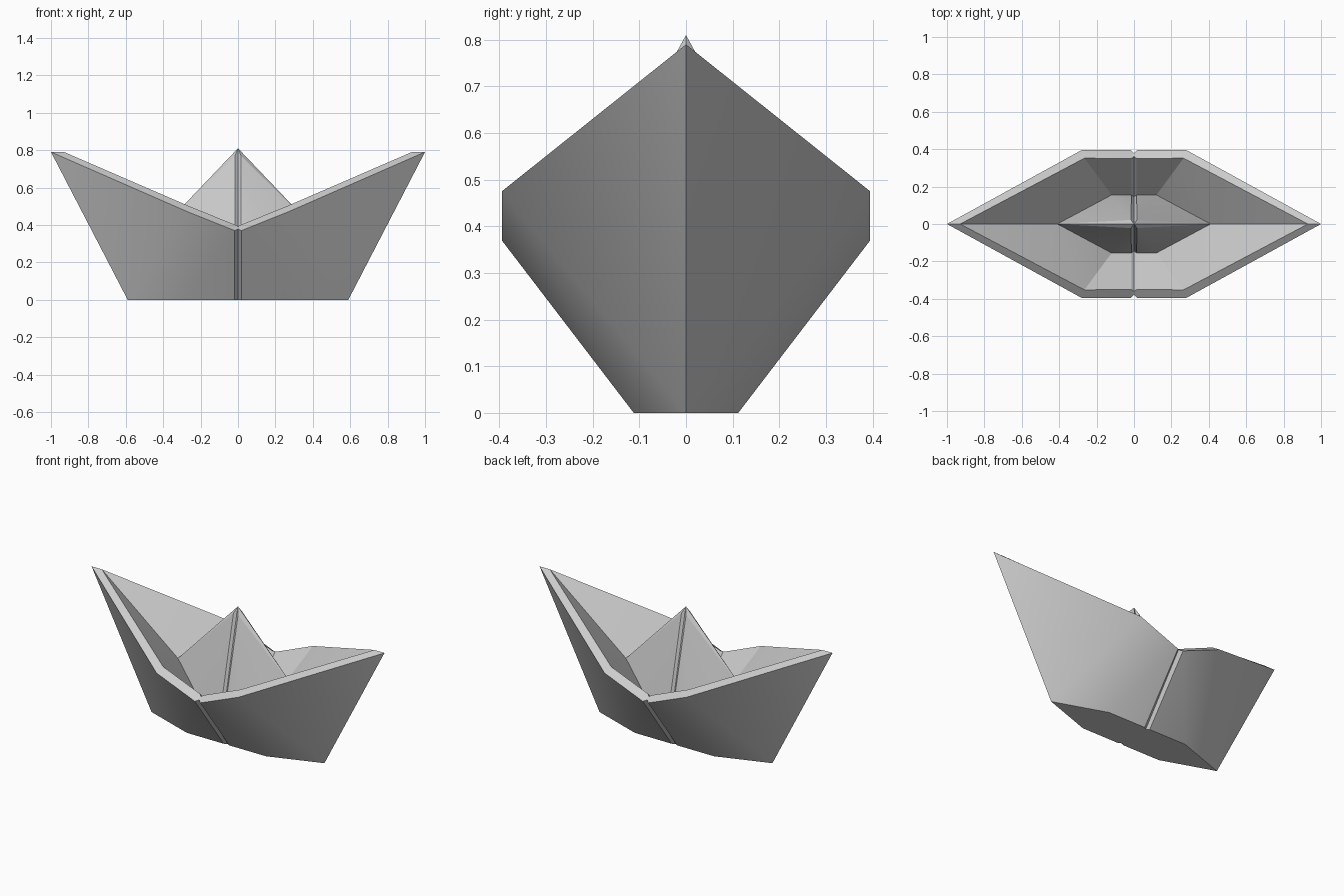
import bpy, bmesh, math

if "Cube" in bpy.data.objects:
    bpy.data.objects.remove(bpy.data.objects["Cube"])


def quarter_part(name, points, faces):
    """Build one quarter from named points, mirror it in x and y, weld and shade."""
    bm = bmesh.new()
    for sx in (1, -1):
        for sy in (1, -1):
            verts = {k: bm.verts.new((sx * x, sy * y, z)) for k, (x, y, z) in points.items()}
            for f in faces:
                bm.faces.new([verts[k] for k in f.split()])
    bmesh.ops.remove_doubles(bm, verts=bm.verts[:], dist=0.0005)
    bmesh.ops.recalc_face_normals(bm, faces=bm.faces[:])
    mesh = bpy.data.meshes.new(name)
    bm.to_mesh(mesh)
    bm.free()
    ob = bpy.data.objects.new(name, mesh)
    bpy.context.collection.objects.link(ob)
    bpy.ops.object.select_all(action='DESELECT')
    ob.select_set(True)
    bpy.context.view_layer.objects.active = ob
    bpy.ops.object.shade_smooth_by_angle(angle=math.radians(25))
    return ob


# Where the sail meets the inside of the hull
seat = {
    "end": (0.41, 0, 0.38), "side": (0.12, 0.155, 0.2),
    "crease": (0.014, 0.155, 0.2), "groove": (0, 0.145, 0.18),
    "mid": (0, 0, 0.3),
}
seat_faces = ["mid end side", "mid side crease", "mid crease groove"]

# Hull: folded outer walls, flat bottom, thick rim and inner walls
hull = dict(seat)
hull.update({
    "tip": (1, 0, 0.79), "corner": (0.28, 0.395, 0.475),
    "rim": (0.018, 0.395, 0.37), "rim_groove": (0, 0.378, 0.378),
    "keel": (0.59, 0, 0), "foot": (0.27, 0.112, 0),
    "foot_mid": (0.018, 0.112, 0), "foot_groove": (0, 0.1, 0), "base": (0, 0, 0),
    "in_tip": (0.93, 0, 0.79), "in_corner": (0.265, 0.352, 0.502),
    "in_rim": (0.014, 0.35, 0.4), "in_groove": (0, 0.362, 0.392),
})
quarter_part("paper_boat_hull", hull, [
    "tip keel corner", "keel foot corner", "foot foot_mid rim corner",
    "foot_mid foot_groove rim_groove rim",
    "base keel foot", "base foot foot_mid", "base foot_mid foot_groove",
    "tip corner in_corner in_tip", "corner rim in_rim in_corner",
    "rim rim_groove in_groove in_rim",
    "in_tip in_corner end", "in_corner side end",
    "in_corner in_rim crease side", "in_rim in_groove groove crease",
] + seat_faces)

# Sail: pointed tent with a narrow folded ridge and a centre crease
sail = dict(seat)
sail.update({
    "peak": (0, 0, 0.81), "ridge": (0.016, 0.022, 0.77), "ridge_groove": (0, 0.012, 0.77),
})
quarter_part("centre_sail", sail, [
    "peak end ridge", "ridge end side", "ridge side crease",
    "ridge crease groove ridge_groove", "peak ridge ridge_groove",
] + seat_faces)
